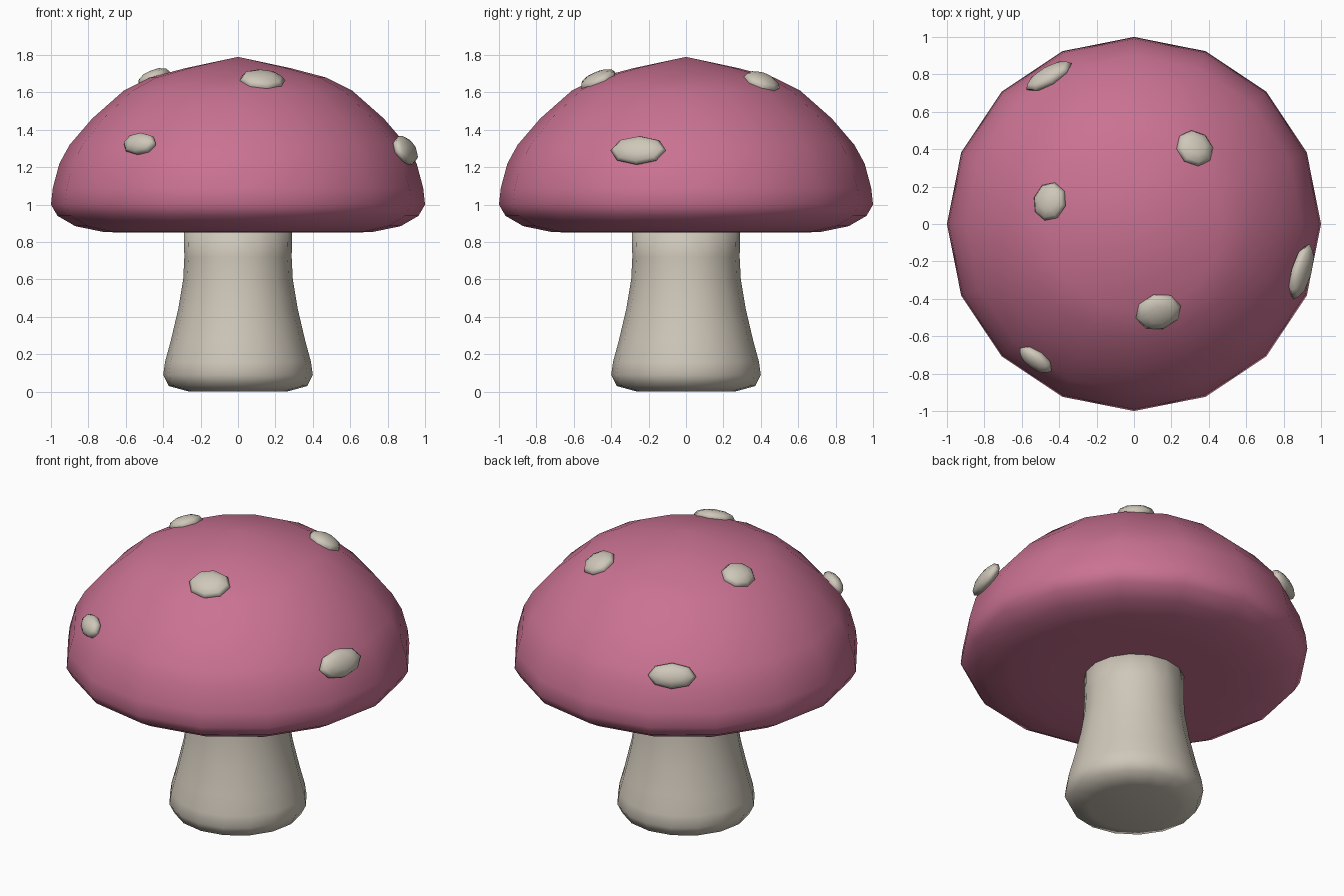
import bpy, bmesh, math
from mathutils import Vector, Matrix

if "Cube" in bpy.data.objects:
    bpy.data.objects.remove(bpy.data.objects["Cube"])


def material(name, rgb):
    m = bpy.data.materials.new(name)
    m.diffuse_color = (*rgb, 1)
    m.use_nodes = True
    m.node_tree.nodes["Principled BSDF"].inputs["Base Color"].default_value = m.diffuse_color
    return m


def finish(bm, name, mat):
    bmesh.ops.recalc_face_normals(bm, faces=bm.faces)
    me = bpy.data.meshes.new(name)
    bm.to_mesh(me)
    bm.free()
    me.materials.append(mat)
    for p in me.polygons:
        p.use_smooth = True
    ob = bpy.data.objects.new(name, me)
    bpy.context.collection.objects.link(ob)
    return ob


def lathe(name, profile, mat, sides=16):
    """Revolve a (radius, z) profile about z; radius 0 makes a pole."""
    bm = bmesh.new()
    rings = []
    for r, z in profile:
        n = sides if r > 0 else 1
        rings.append([bm.verts.new((r * math.cos(2 * math.pi * i / sides),
                                    r * math.sin(2 * math.pi * i / sides), z))
                      for i in range(n)])
    for a, b in zip(rings, rings[1:]):
        for i in range(sides):
            j = (i + 1) % sides
            quad = [a[i % len(a)], a[j % len(a)], b[j % len(b)], b[i % len(b)]]
            bm.faces.new(list(dict.fromkeys(quad)))
    return finish(bm, name, mat)


pink = material("dusty pink", (0.59, 0.168, 0.285))
cream = material("warm cream", (0.62, 0.57, 0.485))

# Cap: rounded dome with a rolled rim and flat underside
lathe("cap", [(0, 1.79), (0.28, 1.73), (0.47, 1.68), (0.61, 1.61), (0.78, 1.46),
              (0.9, 1.32), (0.955, 1.22), (0.99, 1.09), (1, 1.0), (0.965, 0.94),
              (0.87, 0.885), (0.715, 0.853), (0.5, 0.85), (0, 0.85)], pink)

# Stem: flared, rounded foot
lathe("stem", [(0, 0.9), (0.29, 0.9), (0.287, 0.72), (0.293, 0.6), (0.32, 0.44),
               (0.36, 0.27), (0.39, 0.16), (0.4, 0.09), (0.37, 0.03),
               (0.26, 0.0), (0, 0.0)], cream)

# Spots: flattened blobs on the cap: position, half width around, half width up the slope
spots = [((-0.45, 0.12, 1.675), 0.105, 0.095),
         ((0.13, -0.47, 1.665), 0.125, 0.105),
         ((0.325, 0.405, 1.655), 0.105, 0.10),
         ((0.895, -0.255, 1.29), 0.155, 0.085),
         ((-0.525, -0.725, 1.325), 0.105, 0.065),
         ((-0.455, 0.79, 1.295), 0.14, 0.075)]
for k, (pos, wide, tall) in enumerate(spots, 1):
    p = Vector(pos)
    normal = Vector((p.x, p.y, (p.z - 1) / 0.62)).normalized()
    around = Vector((-p.y, p.x, 0)).normalized()
    up = normal.cross(around)
    frame = Matrix((around * wide, up * tall, normal * 0.045)).transposed().to_4x4()
    bm = bmesh.new()
    bmesh.ops.create_uvsphere(bm, u_segments=8, v_segments=6, radius=1,
                              matrix=Matrix.Translation(p) @ frame)
    finish(bm, f"spot_{k}", cream)
